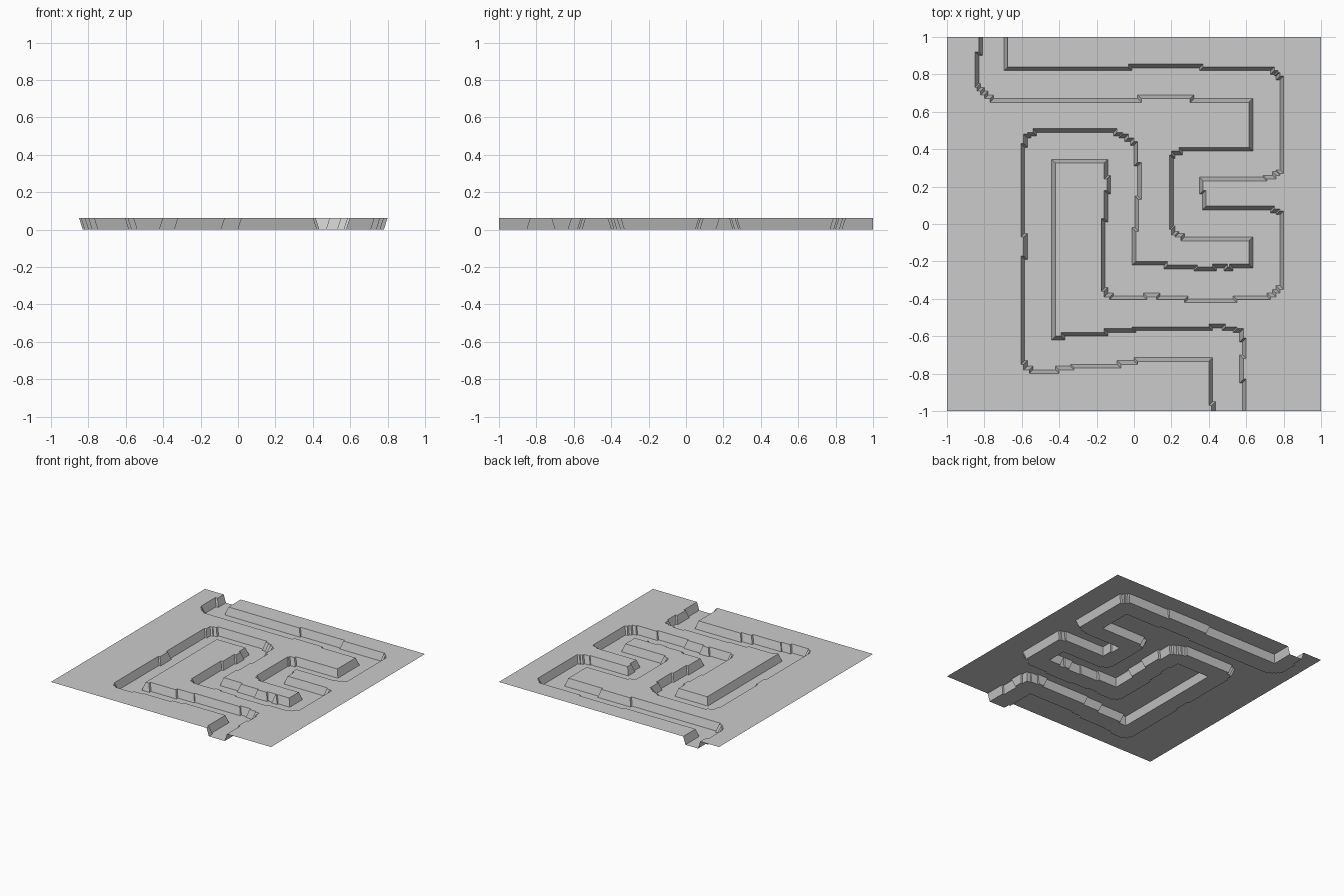
import bpy
import bmesh
from mathutils import Vector

cube = bpy.data.objects.get("Cube")
if cube:
    bpy.data.objects.remove(cube, do_unlink=True)

DEPTH = 0.063        # height of the ground above the channel floor
HALF_SLOPE = 0.01    # half the horizontal run of the banks

# Each bank is a square-stepped line from the back edge to the front edge:
# the starting x, then alternating new y and new x, in hundredths.
WEST_BANK = [-82, 91, -84, 74, -83, 72, -81, 70, -79, 68, -76, 66, 3, 68, 31,
             66, 62.5, 40, 25, 38, 21, 36, 20, -2, 21, -5, 23, -6, 26, -8, 62.5,
             -22.5, 52, -24, 49, -22.5, 43, -24, 33, -23, 17, -21, 0, -3, 1.5, 14, 3,
             32, 1, 43, -1, 45, -4, 47, -7, 48, -10, 50, -53, 48, -56, 47,
             -58, 42, -59.5, -6, -58, -18, -59.5, -74, -58, -77, -55, -79, -41,
             -77, -33, -76, -8, -74, 1, -72.5, 41, -96, 42.5, -100]
EAST_BANK = [-68.5, 83, -2, 84.5, 36, 83, 74, 81, 76, 80, 77, 78, 79, 28, 77,
             27, 75, 25, 70, 24, 36, 17, 37.5, 8.5, 74, 7, 77, 6, 79, -34, 77,
             -36, 75, -38, 72, -39.5, 54, -41, 28, -39.5, 13, -38, 6, -39.5, -12,
             -38, -15, -35, -16.5, 2, -15, 17, -13.5, 25, -15, 33.5, -43, -61,
             -38, -59, -15, -57, 0, -56, 41, -54.5, 48, -56, 54, -57, 57.5,
             -62, 59, -71, 57.5, -84, 59, -100]


def stepped_path(values):
    """Turn alternating coordinates into corner points."""
    point = Vector((values[0] / 100, 1))
    points = [point.copy()]
    for i, value in enumerate(values[1:]):
        point[(i + 1) % 2] = value / 100
        points.append(point.copy())
    return points


def offset_path(points, distance, z):
    """Shift a right-angled path to its left by a distance, at height z."""
    normals = []
    for a, b in zip(points, points[1:]):
        d = (b - a).normalized()
        normals.append(Vector((-d.y, d.x)))
    result = []
    for i, p in enumerate(points):
        shift = Vector((0, 0))
        if i > 0:
            shift += normals[i - 1]
        if i < len(normals):
            shift += normals[i]
        result.append((p + shift * distance).to_3d() + Vector((0, 0, z)))
    return result


def make_part(name, polygons, material):
    """Build an open sheet from polygons, all facing upward."""
    bm = bmesh.new()
    for polygon in polygons:
        face = bm.faces.new([bm.verts.new(p) for p in polygon])
        face.normal_update()
        if face.normal.z < 0:
            face.normal_flip()
    bmesh.ops.remove_doubles(bm, verts=bm.verts, dist=0.0001)
    bmesh.ops.triangulate(bm, faces=[f for f in bm.faces if len(f.verts) > 4])
    mesh = bpy.data.meshes.new(name)
    bm.to_mesh(mesh)
    bm.free()
    mesh.materials.append(material)
    obj = bpy.data.objects.new(name, mesh)
    bpy.context.collection.objects.link(obj)
    return obj


def strip(upper, lower):
    """Quads joining two matching lines."""
    return [(upper[i], upper[i + 1], lower[i + 1], lower[i])
            for i in range(len(upper) - 1)]


def make_material(name, color):
    mat = bpy.data.materials.new(name)
    mat.use_nodes = True
    mat.diffuse_color = color
    mat.node_tree.nodes["Principled BSDF"].inputs["Base Color"].default_value = color
    return mat


grey = make_material("light grey", (0.6, 0.6, 0.6, 1))

# Top and bottom lines of both banks
west, east = stepped_path(WEST_BANK), stepped_path(EAST_BANK)
west_top = offset_path(west, -HALF_SLOPE, DEPTH)
west_foot = offset_path(west, HALF_SLOPE, 0)
east_top = offset_path(east, HALF_SLOPE, DEPTH)
east_foot = offset_path(east, -HALF_SLOPE, 0)


def corner(x, y):
    return Vector((x, y, DEPTH))


# Flat ground on either side of the channel
make_part("ground_west", [west_top + [corner(-1, -1), corner(-1, 1)]], grey)
make_part("ground_east", [east_top + [corner(1, -1), corner(1, 1)]], grey)

# Sunken winding channel: floor and sloping banks
make_part("channel_floor", [west_foot + east_foot[::-1]], grey)
make_part("west_bank", strip(west_top, west_foot), grey)
make_part("east_bank", strip(east_top, east_foot), grey)
